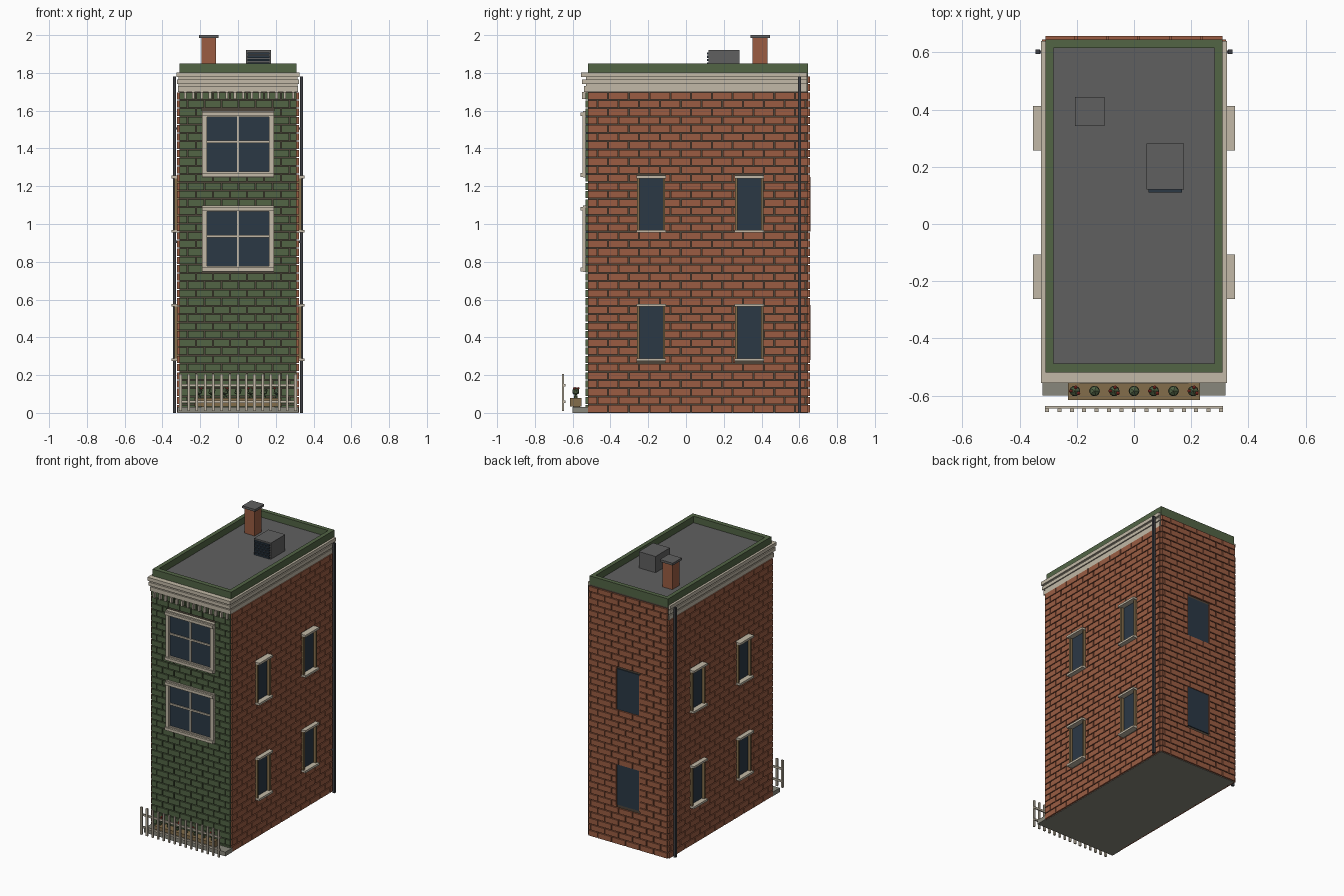
import bpy, bmesh
from mathutils import Matrix, Vector

cube = bpy.data.objects.get("Cube")
if cube:
    bpy.data.objects.remove(cube, do_unlink=True)


def material(name, r, g, b):
    m = bpy.data.materials.new(name)
    m.use_nodes = True
    m.diffuse_color = (r, g, b, 1)
    m.node_tree.nodes["Principled BSDF"].inputs["Base Color"].default_value = (r, g, b, 1)
    return m


RED = material("red brick", 0.325, 0.108, 0.055)
GREEN = material("green paint", 0.085, 0.128, 0.06)
CREAM = material("cream trim", 0.54, 0.485, 0.385)
GLASS = material("dark glass", 0.024, 0.04, 0.06)
ROOF = material("roof grey", 0.118, 0.118, 0.118)
MORTAR = material("mortar", 0.075, 0.058, 0.042)
STONE = material("step stone", 0.25, 0.245, 0.2)
WOOD = material("wood", 0.23, 0.155, 0.07)
METAL = material("dark metal", 0.045, 0.048, 0.055)
PETAL = material("red petals", 0.48, 0.05, 0.035)


def finish(name, bm, mat):
    mesh = bpy.data.meshes.new(name)
    bm.to_mesh(mesh)
    bm.free()
    mesh.materials.append(mat)
    ob = bpy.data.objects.new(name, mesh)
    bpy.context.scene.collection.objects.link(ob)


def boxes(name, mat, items):
    """One object from many (x0, x1, y0, y1, z0, z1) boxes."""
    bm = bmesh.new()
    for x0, x1, y0, y1, z0, z1 in items:
        mid = Vector((x0 + x1, y0 + y1, z0 + z1)) / 2
        size = (abs(x1 - x0), abs(y1 - y0), abs(z1 - z0), 1)
        bmesh.ops.create_cube(bm, size=1, matrix=Matrix.Translation(mid) @ Matrix.Diagonal(size))
    finish(name, bm, mat)


W, FRONT, BACK, TOP = 0.31, 0.52, 0.645, 1.79


def on_wall(side, u0, u1, d0, d1, z0, z1):
    """Box placed on a wall: u runs along it, d is the distance outward."""
    if side == "front":
        return (u0, u1, -FRONT - d0, -FRONT - d1, z0, z1)
    if side == "back":
        return (u0, u1, BACK + d0, BACK + d1, z0, z1)
    s = 1 if side == "left" else -1
    return (s * (W + d0), s * (W + d1), u0, u1, z0, z1)


def brick_wall(name, mat, side, u0, u1, top, length, holes):
    row_h, gap, items = 0.0436, 0.006, []
    row = 0
    while row * row_h < top - 0.01:
        z0 = row * row_h + gap / 2
        z1 = min(z0 + row_h - gap, top)
        u = u0 - (length / 2 if row % 2 else 0)
        while u < u1:
            parts = [(max(u, u0), min(u + length - gap, u1))]
            for h0, h1, b, t in holes:
                if z1 > b + 0.01 and z0 < t - 0.01:
                    parts = [p for a, c in parts for p in ((a, min(c, h0)), (max(a, h1), c))]
            items += [on_wall(side, a, c, 0, 0.012, z0, z1) for a, c in parts if c - a > 0.006]
            u += length
        row += 1
    boxes(name, mat, items)


# Building core, ground slab and brick skins
boxes("building_core", MORTAR, [(-W, W, -FRONT, BACK, 0.004, TOP)])
boxes("ground_slab", STONE, [(-W, W, -FRONT, BACK, 0, 0.004)])
levels = [(0.28, 0.57), (0.96, 1.25)]
side_holes = [(c - 0.075, c + 0.075, b, t) for c in (-0.185, 0.335) for b, t in levels]
back_holes = [(-0.09, 0.09, b, t) for b, t in levels]
front_holes = [(-0.19, 0.19, b, b + 0.33) for b in (0.755, 1.255)]
brick_wall("front_bricks", GREEN, "front", -W, W, 1.70, 0.09, front_holes)
brick_wall("back_bricks", RED, "back", -W, W, 1.78, 0.11, back_holes)
for side in ("left", "right"):
    brick_wall(side + "_bricks", RED, side, -FRONT, BACK, 1.70, 0.11, side_holes)

# Side windows: glass, wooden jambs, cream sill and lintel
for side in ("left", "right"):
    glass, jambs, sills = [], [], []
    for a, c, b, t in side_holes:
        glass.append(on_wall(side, a, c, 0, 0.006, b, t))
        for u in (a, c - 0.013):
            jambs.append(on_wall(side, u, u + 0.013, 0, 0.026, b, t))
        for z in (b - 0.006, t - 0.008):
            sills.append(on_wall(side, a - 0.003, c + 0.003, 0, 0.043, z, z + 0.015))
    boxes(side + "_window_glass", GLASS, glass)
    boxes(side + "_window_jambs", WOOD, jambs)
    boxes(side + "_window_sills", CREAM, sills)

# Back windows with thin brick reveals
boxes("back_window_glass", GLASS, [on_wall("back", a, c, 0, 0.006, b, t) for a, c, b, t in back_holes])
boxes("back_window_reveals", RED, [on_wall("back", u, u + 0.007, 0, 0.013, b, t)
                                   for a, c, b, t in back_holes for u in (a - 0.007, c)])

# Front windows: glass, frame, glazing bars, sill and lintel
glass, frames = [], []
for a, c, b, t in front_holes:
    mid = (b + t) / 2 + 0.015
    glass.append(on_wall("front", a, c, 0, 0.012, b, t))
    for u in (a, c - 0.026):
        frames.append(on_wall("front", u, u + 0.026, 0, 0.028, b, t))
    frames.append(on_wall("front", -0.005, 0.005, 0, 0.018, b, t))
    frames.append(on_wall("front", a, c, 0, 0.02, mid - 0.006, mid + 0.006))
    for z in (b - 0.006, t - 0.014):
        frames.append(on_wall("front", a, c, 0, 0.038, z, z + 0.02))
        frames.append(on_wall("front", a, c, 0, 0.024, z - 0.004, z + 0.028))
boxes("front_window_glass", GLASS, glass)
boxes("front_window_frames", CREAM, frames)

# Cornice: recessed frieze, bands on front and sides, brackets along the front
boxes("cornice_frieze", CREAM, [(-W - 0.004, W + 0.004, -FRONT - 0.01, BACK - 0.008, 1.702, 1.80)])
bands = []
for z0, z1, out, depth in ((1.70, 1.73, 0.008, 0.02), (1.742, 1.766, 0.012, 0.03), (1.777, 1.802, 0.016, 0.036)):
    bands.append((-W - out, W + out, -FRONT - depth, -FRONT, z0, z1))
    for s in (-1, 1):
        bands.append((s * W, s * (W + out), -FRONT, BACK - 0.005, z0, z1))
boxes("cornice_bands", CREAM, bands)
boxes("cornice_brackets", CREAM,
      [on_wall("front", -0.287 + i * 0.044, -0.273 + i * 0.044, 0, 0.03, 1.662, 1.70) for i in range(14)])

# Roof and parapet
boxes("roof", ROOF, [(-0.29, 0.29, -0.5, 0.63, TOP, 1.804)])
boxes("parapet", GREEN, [
    (-W, W, -FRONT, -0.487, TOP, 1.85), (-W, W, 0.615, BACK, TOP, 1.85),
    (-W, -0.281, -0.487, 0.615, TOP, 1.85), (0.281, W, -0.487, 0.615, TOP, 1.85)])

# Chimney
boxes("chimney", RED, [(-0.194, -0.116, 0.353, 0.432, 1.80, 1.985)])
boxes("chimney_cap", ROOF, [(-0.206, -0.104, 0.342, 0.444, 1.984, 2.0)])

# Roof vent with louvres
boxes("roof_vent", ROOF, [(0.043, 0.175, 0.12, 0.282, 1.80, 1.92)])
boxes("vent_louvres", GLASS, [(0.05, 0.168, 0.111, 0.12, z, z + 0.011)
                              for z in (1.808 + i * 0.018 for i in range(6))])

# Square drainpipes with wall clips
for side, s in (("left", 1), ("right", -1)):
    boxes(side + "_drainpipe", METAL, [(s * 0.329, s * 0.345, 0.594, 0.61, 0, 1.78)] + [
        (s * 0.315, s * 0.33, 0.597, 0.607, z, z + 0.012) for z in (0.3, 0.9, 1.5)])

# Front step and planter
boxes("front_step", STONE, [(-0.32, 0.32, -0.6, -FRONT, 0, 0.03)])
boxes("planter", WOOD, [(-0.23, 0.23, -0.615, -0.553, 0.035, 0.078)])
boxes("planter_feet", WOOD, [(x - 0.012, x + 0.012, -0.598, -0.56, 0.03, 0.036) for x in (-0.18, 0.18)])

# Plants: leafy clumps, every other one flowering
leaves, petals = bmesh.new(), bmesh.new()
for i in range(7):
    x = (i - 3) * 0.069
    for r, z in ((0.012, 0.085), (0.021, 0.113)):
        bmesh.ops.create_icosphere(leaves, subdivisions=1, radius=r, matrix=Matrix.Translation((x, -0.584, z)))
    if i % 2 == 0:
        for dx, dy in ((-0.014, 0), (0.013, -0.008), (0.003, 0.013)):
            bmesh.ops.create_icosphere(petals, subdivisions=1, radius=0.007,
                                       matrix=Matrix.Translation((x + dx, -0.584 + dy, 0.13)))
finish("plant_leaves", leaves, GREEN)
finish("plant_flowers", petals, PETAL)

# Picket fence
boxes("fence_pickets", CREAM, [(x - 0.007, x + 0.007, -0.657, -0.645, 0.01, 0.205)
                               for x in ((i - 7) * 0.0435 for i in range(15))])
boxes("fence_rails", CREAM, [(-0.311, 0.311, -0.646, -0.637, z, z + 0.014) for z in (0.052, 0.14)])
